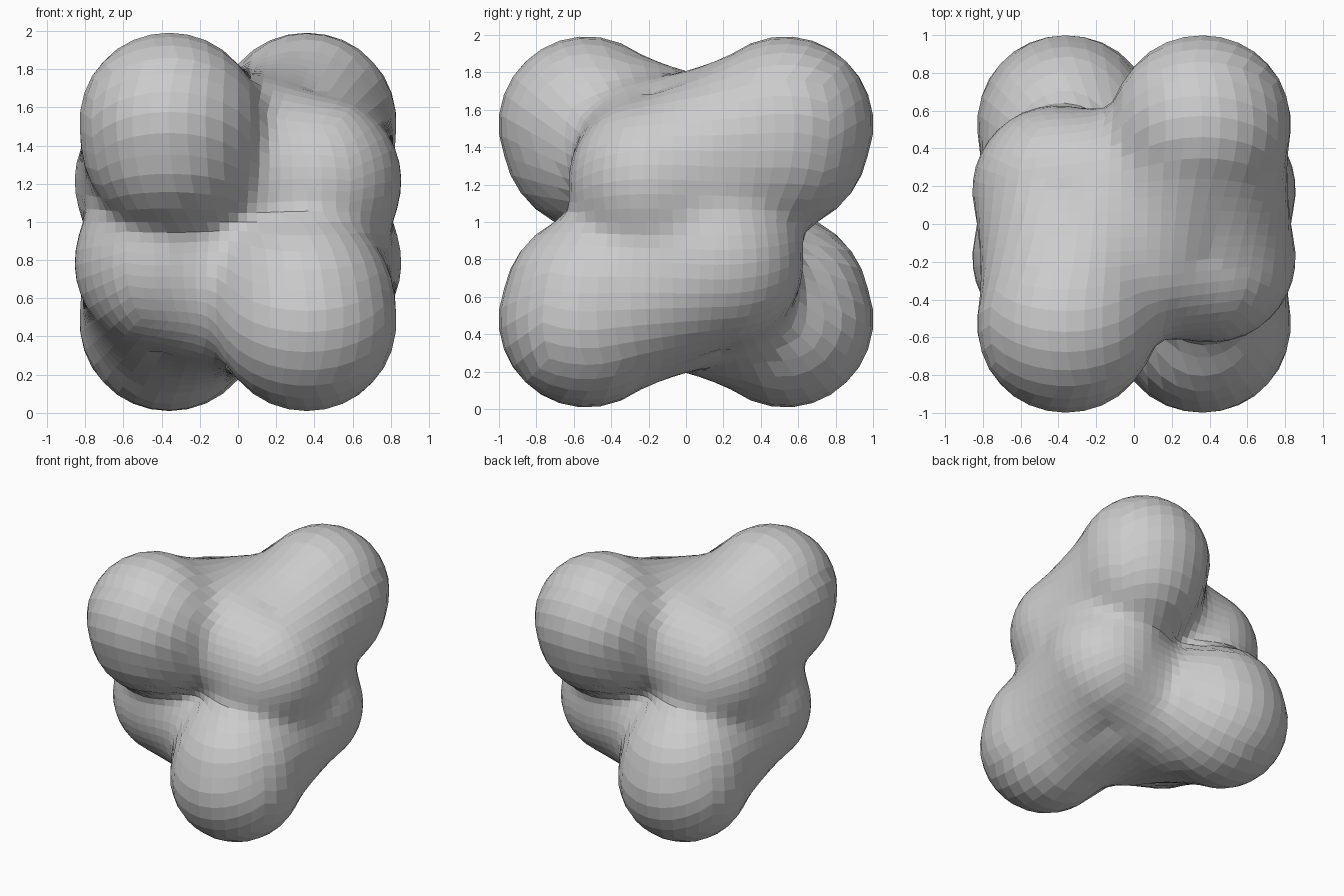
import bpy, bmesh, math
from mathutils import Vector

if "Cube" in bpy.data.objects:
    bpy.data.objects.remove(bpy.data.objects["Cube"])

# One lobe: outer end, lower outer end, side bulge, inner filling bulge
NODES = [(Vector((-0.36, -0.53, 1.52)), 0.472),
         (Vector((-0.36, -0.51, 1.43)), 0.465),
         (Vector((-0.41, 0.18, 1.22)), 0.445),
         (Vector((-0.12, 0.17, 1.33)), 0.42)]
LINKS = ((0, 1, 0.0), (1, 2, 0.03), (0, 2, 0.03), (2, 3, 0.0), (0, 3, 0.03))
# Half turns about the three axes give the four lobes
TURNS = ((1, 1, 1), (-1, -1, 1), (1, -1, -1), (-1, 1, -1))
CENTRE = Vector((0, 0, 1))
BLEND = 0.06


def lobe_distance(p):
    """Distance from p to one slightly waisted lobe."""
    best = 10.0
    for i, j, waist in LINKS:
        (a, ra), (b, rb) = NODES[i], NODES[j]
        ab = b - a
        t = max(0.0, min(1.0, (p - a).dot(ab) / ab.length_squared))
        r = ra + (rb - ra) * t - waist * math.sin(math.pi * t)
        best = min(best, (p - a - ab * t).length - r)
    return best


def distance(q):
    """Soft union of the four lobes; q is measured from the centre."""
    total = 0.0
    for sx, sy, sz in TURNS:
        p = Vector((q.x * sx, q.y * sy, 1 + q.z * sz))
        total += math.exp(-lobe_distance(p) / BLEND)
    return -BLEND * math.log(total)


# Faceted skin: a cube-sphere shrunk from outside onto the merged lobes
bm = bmesh.new()
bmesh.ops.create_cube(bm, size=2)
bmesh.ops.subdivide_edges(bm, edges=bm.edges[:], cuts=17, use_grid_fill=True)
for v in bm.verts:
    d = Vector([math.tan(c * math.pi / 4) for c in v.co]).normalized()
    s = 1.6
    for _ in range(40):
        s -= distance(d * s) * 0.9
    v.co = CENTRE + d * s
bmesh.ops.recalc_face_normals(bm, faces=bm.faces[:])
mesh = bpy.data.meshes.new("four_lobed_body")
bm.to_mesh(mesh)
bm.free()
bpy.context.collection.objects.link(bpy.data.objects.new("four_lobed_body", mesh))
